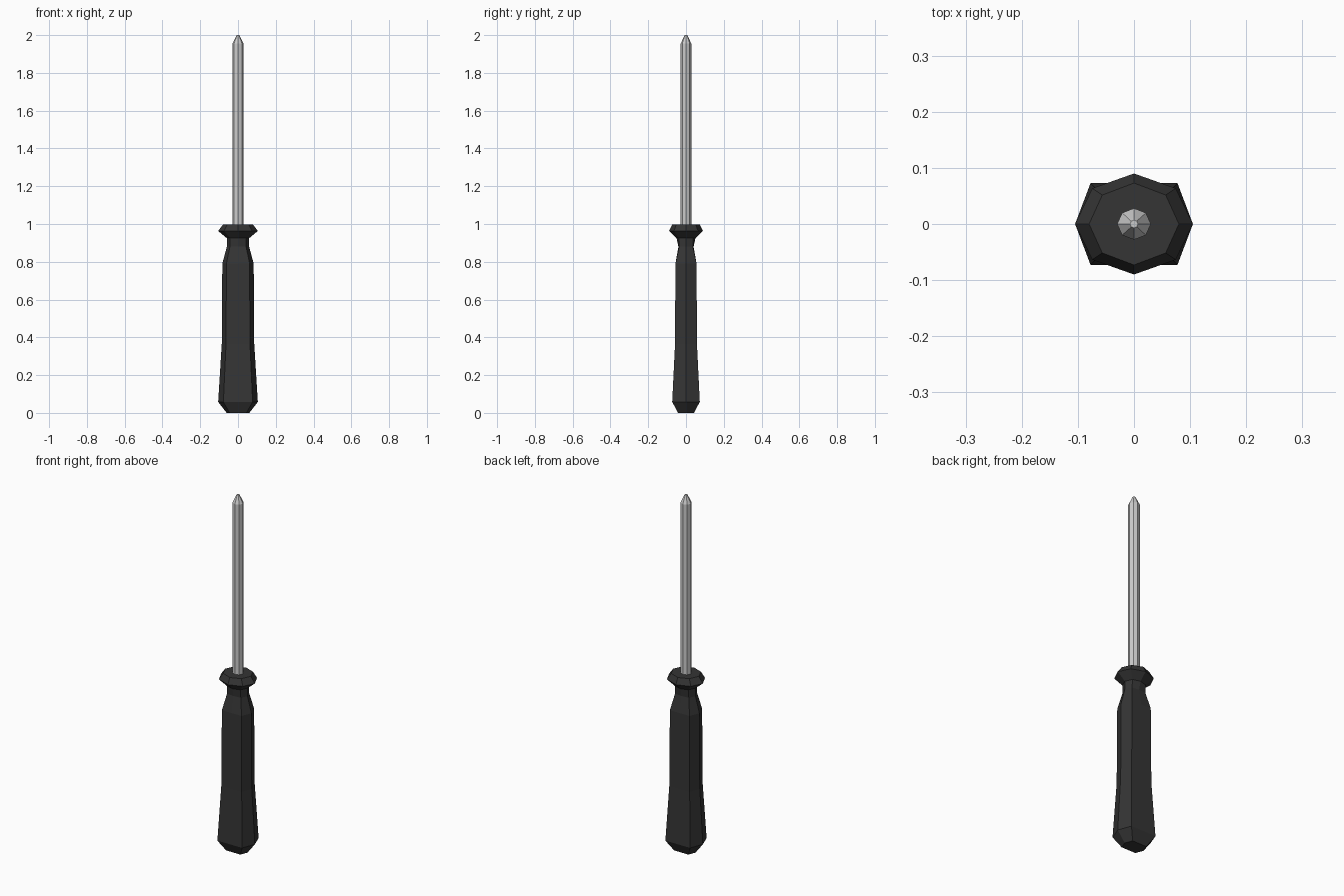
import bpy, bmesh, math

if "Cube" in bpy.data.objects:
    bpy.data.objects.remove(bpy.data.objects["Cube"])


def loft(name, rings, color=None):
    """Skin a stack of closed rings and cap both ends."""
    bm = bmesh.new()
    loops = [[bm.verts.new(p) for p in ring] for ring in rings]
    n = len(loops[0])
    for a, b in zip(loops, loops[1:]):
        for i in range(n):
            j = (i + 1) % n
            bm.faces.new((a[i], a[j], b[j], b[i]))
    bm.faces.new(loops[0][::-1])
    bm.faces.new(loops[-1])
    bmesh.ops.recalc_face_normals(bm, faces=bm.faces)
    me = bpy.data.meshes.new(name)
    bm.to_mesh(me)
    bm.free()
    ob = bpy.data.objects.new(name, me)
    bpy.context.collection.objects.link(ob)
    if color:
        mat = bpy.data.materials.new(name + "_colour")
        mat.diffuse_color = color
        mat.use_nodes = True
        mat.node_tree.nodes["Principled BSDF"].inputs["Base Color"].default_value = mat.diffuse_color
        me.materials.append(mat)
    return ob


def octagon(z, rx, ry, flat=0.0):
    """Eight-sided ring; flat=1 pulls the diagonal corners out to the full depth."""
    k = math.sqrt(0.5)
    d = ry * (k + (1 - k) * flat)
    h = rx * (k + 0.03 * flat)
    return [(rx, 0, z), (h, d, z), (0, ry, z), (-h, d, z),
            (-rx, 0, z), (-h, -d, z), (0, -ry, z), (h, -d, z)]


# Flattened grip, narrow neck and regular collar
handle_profile = [
    (0.0, 0.06, 0.042, 1), (0.058, 0.105, 0.073, 1), (0.365, 0.086, 0.058, 1),
    (0.79, 0.083, 0.056, 1), (0.88, 0.059, 0.04, 0.7), (0.925, 0.059, 0.05, 0.2),
    (0.963, 0.105, 0.09, 0), (0.997, 0.08, 0.073, 0),
]
loft("handle", [octagon(*p) for p in handle_profile], (0.035, 0.035, 0.035, 1))

# Steel shaft with tapered tip
shaft_profile = [(0.96, 0.03, 0.028), (1.955, 0.03, 0.028),
                 (1.99, 0.012, 0.012), (2.0, 0.007, 0.007)]
loft("shaft", [octagon(*p) for p in shaft_profile])
